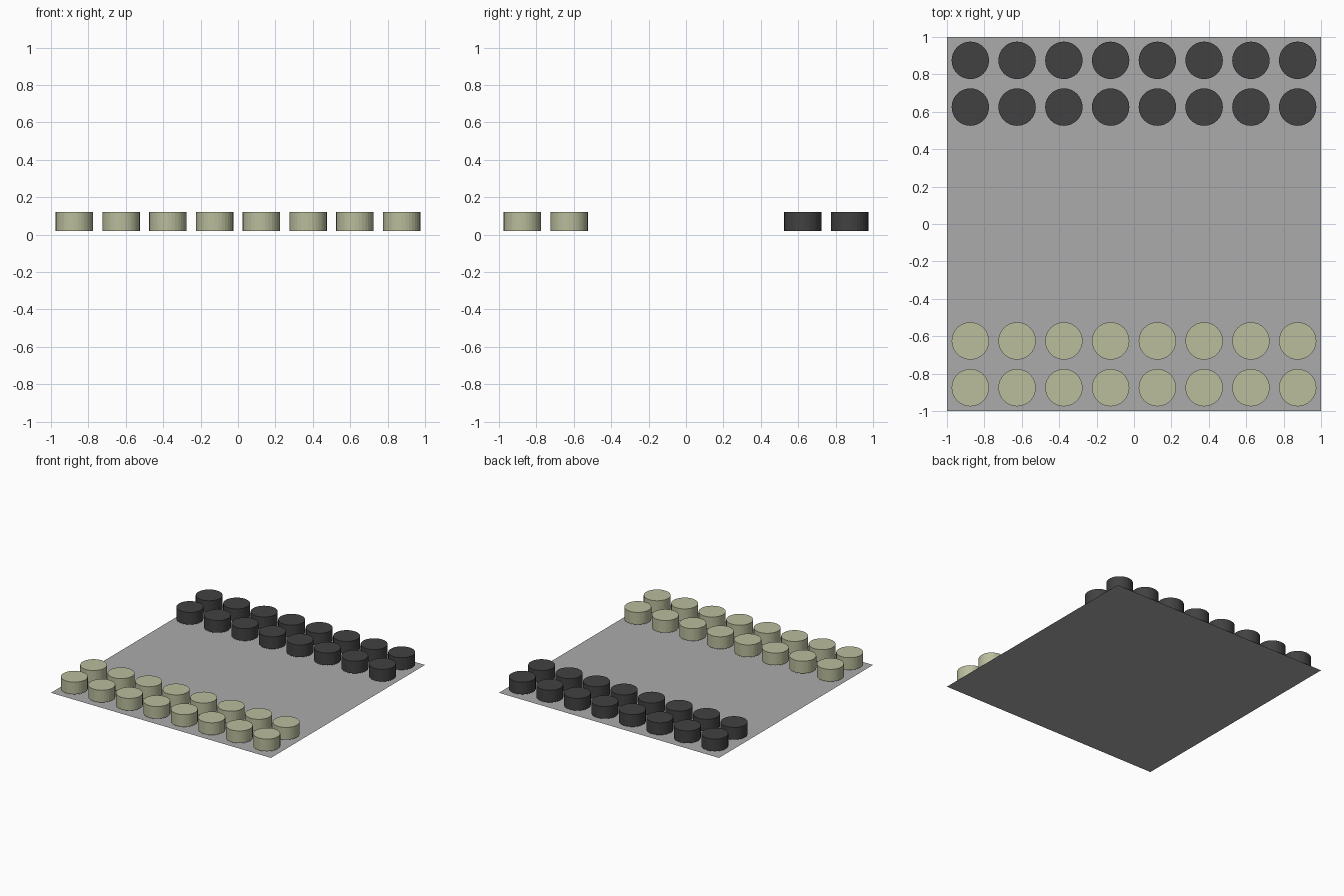
import bpy

if "Cube" in bpy.data.objects:
    bpy.data.objects.remove(bpy.data.objects["Cube"])

SQUARE = 0.25      # board square size
RADIUS = 0.1
HEIGHT = 0.1
BASE_Z = 0.02      # pieces hover just above the thin board


def material(name, rgb):
    mat = bpy.data.materials.new(name)
    mat.diffuse_color = (*rgb, 1.0)
    mat.use_nodes = True
    mat.node_tree.nodes["Principled BSDF"].inputs["Base Color"].default_value = mat.diffuse_color
    return mat


board_grey = material("board_grey", (0.41, 0.41, 0.41))
light_cream = material("light_cream", (0.49, 0.51, 0.335))
dark_charcoal = material("dark_charcoal", (0.053, 0.053, 0.053))

# Board: a single flat sheet
bpy.ops.mesh.primitive_plane_add(size=2)
board = bpy.context.object
board.name = "board"
board.data.materials.append(board_grey)


def piece_set(name, mat, rows):
    """Place round pieces on every column of the given rows, sharing one mesh."""
    mesh = None
    for row in rows:
        for col in range(8):
            loc = ((col - 3.5) * SQUARE, (row - 3.5) * SQUARE, BASE_Z + HEIGHT / 2)
            if mesh is None:
                bpy.ops.mesh.primitive_cylinder_add(
                    vertices=32, radius=RADIUS, depth=HEIGHT, location=loc)
                piece = bpy.context.object
                mesh = piece.data
                mesh.name = name
                mesh.materials.append(mat)
            else:
                piece = bpy.data.objects.new(name, mesh)
                piece.location = loc
                bpy.context.collection.objects.link(piece)
            piece.name = f"{name}_{row + 1}_{col + 1}"


# Two rows of pieces on each side
piece_set("light_piece", light_cream, (0, 1))
piece_set("dark_piece", dark_charcoal, (6, 7))
